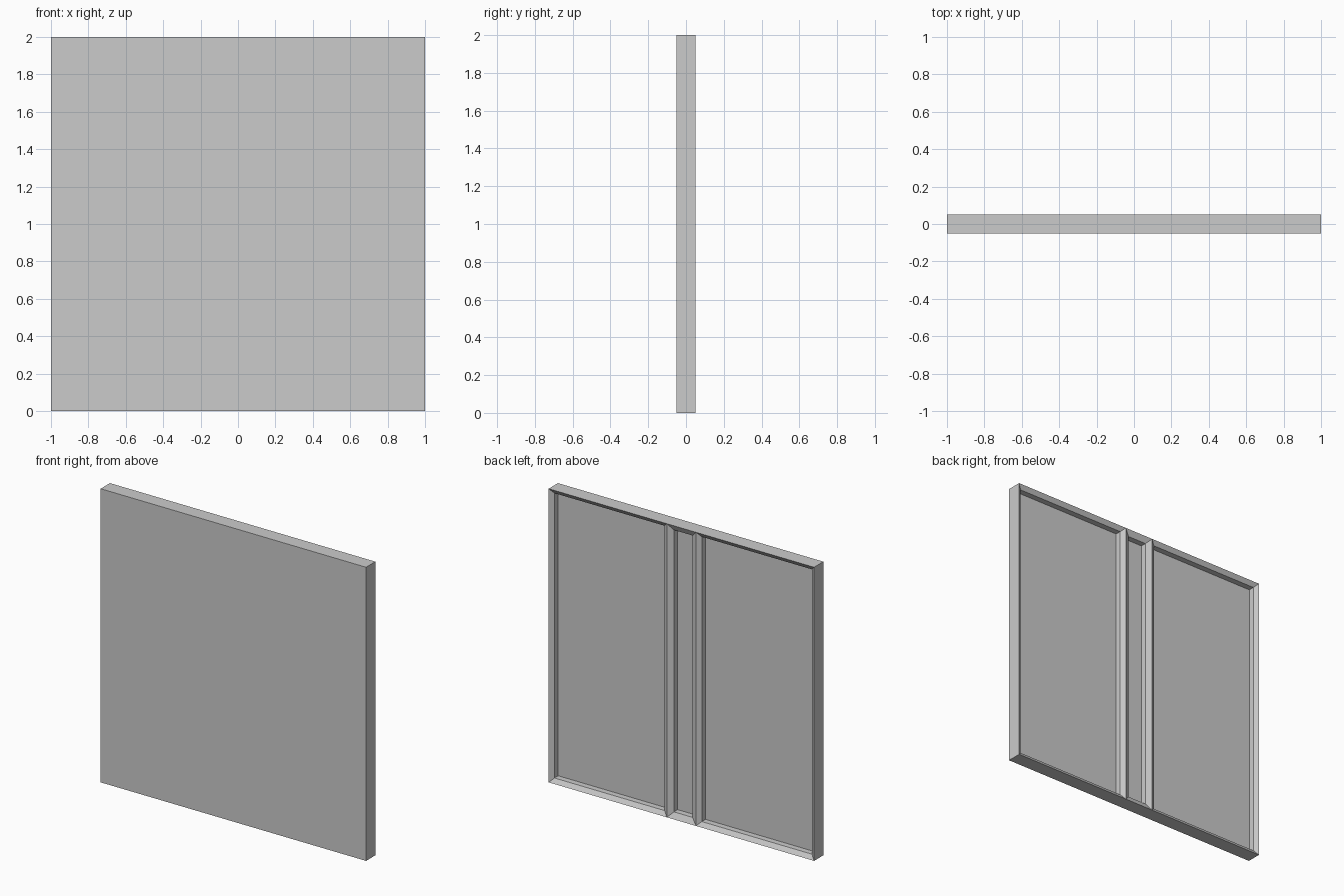
import bpy, bmesh
from mathutils import Matrix, Vector

if "Cube" in bpy.data.objects:
    bpy.data.objects.remove(bpy.data.objects["Cube"])

RIDGE_X = 0.11          # ridges between the three recessed cells
BACK_Y = 0.05

bm = bmesh.new()

# Slab: 2 wide, 0.1 deep, 2 tall, standing on the ground
bmesh.ops.create_cube(bm, size=1, matrix=Matrix.Translation((0, 0, 1)) @ Matrix.Diagonal((2, 0.1, 2, 1)))

# Split into three bays
for x in (-RIDGE_X, RIDGE_X):
    bmesh.ops.bisect_plane(bm, geom=bm.verts[:] + bm.edges[:] + bm.faces[:],
                           plane_co=(x, 0, 0), plane_no=(1, 0, 0))
bm.normal_update()


def recess(face, width, slope_depth, step_depth):
    """Sloped bevel from the knife edge, then a straight step down to the panel."""
    bmesh.ops.inset_individual(bm, faces=[face], thickness=width, depth=-slope_depth,
                               use_even_offset=True)
    inner = bmesh.ops.extrude_discrete_faces(bm, faces=[face])["faces"][0]
    bmesh.ops.translate(bm, verts=inner.verts[:], vec=Vector((0, -step_depth, 0)))


# Recessed cells on the back
back = [f for f in bm.faces if f.normal.y > 0.9]
for f in back:
    middle = abs(f.calc_center_median().x) < 0.05
    recess(f, 0.04 if middle else 0.03, 0.02, 0.04)

mesh = bpy.data.meshes.new("wall_panel")
bm.to_mesh(mesh)
bm.free()
panel = bpy.data.objects.new("wall_panel", mesh)
bpy.context.collection.objects.link(panel)
